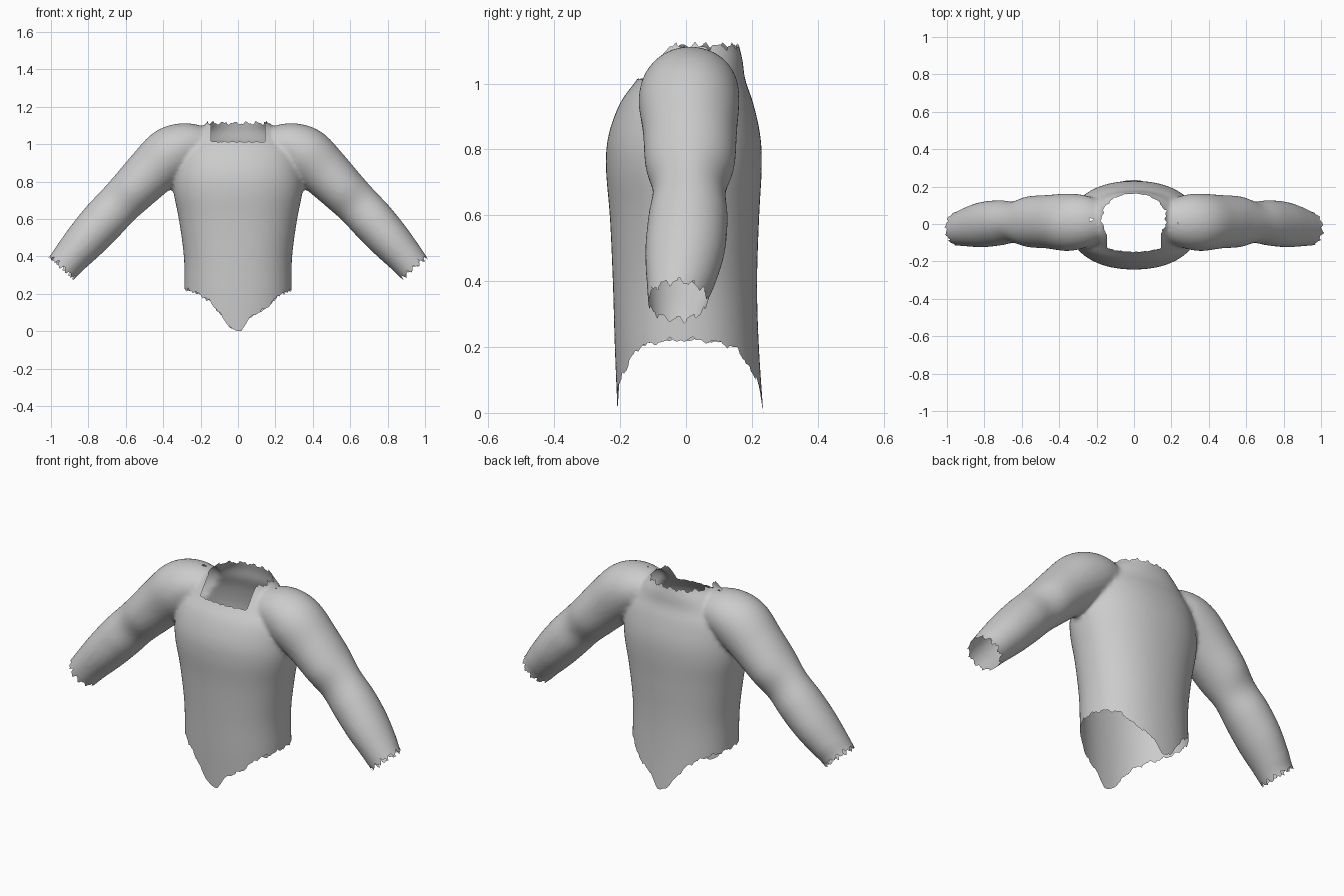
import bpy, bmesh, math
from mathutils import Vector

if "Cube" in bpy.data.objects:
    bpy.data.objects.remove(bpy.data.objects["Cube"])

SIDES = 64


def lerp(table, v):
    """Read a value from a sorted (key, value) table."""
    if v <= table[0][0]:
        return table[0][1]
    for (a, fa), (b, fb) in zip(table, table[1:]):
        if v <= b:
            return fa + (fb - fa) * (v - a) / (b - a)
    return table[-1][1]


def saw(t):
    """Triangle wave from -1 to 1."""
    return 4 * abs(t - math.floor(t + 0.5)) - 1


def jag(a):
    """Uneven torn edge around an opening, by angle."""
    return 0.5 * saw(a * 1.27 + 0.2) + 0.3 * saw(a * 2.9) + 0.2 * saw(a * 5.3 + 0.4)


def loft(bm, rings):
    """Closed tube through rings of points."""
    loops = [[bm.verts.new(p) for p in ring] for ring in rings]
    for r0, r1 in zip(loops, loops[1:]):
        for i in range(SIDES):
            j = (i + 1) % SIDES
            bm.faces.new((r0[i], r0[j], r1[j], r1[i]))
    bm.faces.new(loops[0][::-1])
    bm.faces.new(loops[-1])


def catmull(rows, steps=5):
    """Smooth a list of number rows."""
    rows = [Vector(r) for r in rows]
    ext = [rows[0] * 2 - rows[1]] + rows + [rows[-1] * 2 - rows[-2]]
    out = []
    for a, b, c, d in zip(ext, ext[1:], ext[2:], ext[3:]):
        for k in range(steps):
            t = k / steps
            out.append(0.5 * (2 * b + (c - a) * t + (2 * a - 5 * b + 4 * c - d) * t * t
                              + (3 * b - a - 3 * c + d) * t ** 3))
    return out + [rows[-1]]


def spow(v, p):
    return math.copysign(abs(v) ** p, v)


bm = bmesh.new()
angles = [2 * math.pi * i / SIDES for i in range(SIDES)]

# Torso: height, half width, front y, back y
body = [(-0.06, 0.28, -0.205, 0.240), (0.2, 0.287, -0.216, 0.222), (0.4, 0.289, -0.222, 0.216),
        (0.6, 0.315, -0.231, 0.222), (0.75, 0.344, -0.243, 0.230), (0.85, 0.345, -0.236, 0.226),
        (0.95, 0.325, -0.200, 0.204), (1.02, 0.275, -0.150, 0.180), (1.08, 0.215, -0.118, 0.172),
        (1.13, 0.165, -0.105, 0.160), (1.2, 0.15, -0.10, 0.15)]
rings = []
for z, w, f, b in catmull(body):
    mid, half = (f + b) / 2, (b - f) / 2
    rings.append([(w * spow(math.cos(a), 0.92), mid + half * spow(math.sin(a), 0.92), z)
                  for a in angles])
loft(bm, rings)

# Sleeves: centre x, centre z, radius, front y, back y
arm = [(0.15, 0.99, 0.10, -0.09, 0.12), (0.27, 0.995, 0.128, -0.13, 0.155),
       (0.36, 0.955, 0.147, -0.144, 0.162), (0.46, 0.865, 0.137, -0.131, 0.155),
       (0.56, 0.765, 0.125, -0.124, 0.148), (0.64, 0.685, 0.118, -0.101, 0.121),
       (0.72, 0.600, 0.118, -0.115, 0.127), (0.81, 0.500, 0.111, -0.124, 0.118),
       (0.89, 0.410, 0.098, -0.120, 0.090), (0.94, 0.350, 0.090, -0.116, 0.066),
       (1.02, 0.259, 0.085, -0.110, 0.060)]
path = catmull([r[:4] for r in arm])
backs = catmull([(r[4], 0) for r in arm])
for side in (1, -1):
    rings = []
    for i, (x, z, r, f) in enumerate(path):
        p, q = path[max(i - 1, 0)], path[min(i + 1, len(path) - 1)]
        t = Vector((q[0] - p[0], q[1] - p[1])).normalized()
        b = backs[i][0]
        mid, half = (f + b) / 2, (b - f) / 2
        rings.append([(side * (x - t.y * r * math.cos(a)), mid + half * math.sin(a),
                       z + t.x * r * math.cos(a)) for a in angles])
    loft(bm, rings)
bmesh.ops.recalc_face_normals(bm, faces=bm.faces)

# Merge the torso and sleeves into one soft skin
mesh = bpy.data.meshes.new("body_source")
bm.to_mesh(mesh)
bm.free()
shirt = bpy.data.objects.new("shirt", mesh)
bpy.context.collection.objects.link(shirt)
rm = shirt.modifiers.new("merge", 'REMESH')
rm.mode = 'VOXEL'
rm.voxel_size = 0.011
sm = shirt.modifiers.new("soften", 'SMOOTH')
sm.factor = 0.5
sm.iterations = 8
deps = bpy.context.evaluated_depsgraph_get()
skin = bpy.data.meshes.new_from_object(shirt.evaluated_get(deps))
shirt.modifiers.clear()
shirt.data = skin
bpy.data.meshes.remove(mesh)


# Openings: positive values are torn away
HEM = [(-0.29, 0.235), (-0.22, 0.215), (-0.15, 0.17), (-0.09, 0.095), (-0.045, 0.03), (0.0, 0.008),
       (0.02, 0.012), (0.06, 0.08), (0.16, 0.14), (0.22, 0.205), (0.29, 0.232)]


def hem(c):
    if abs(c.x) > 0.4 or c.z > 0.4:
        return -1
    a = math.atan2(c.y, c.x)
    return lerp(HEM, c.x) + 0.014 * jag(a * 3) * min(1, abs(c.x) * 8) - c.z


def neck(c):
    if c.z < 0.9 or abs(c.x) > 0.24:
        return -1
    a = math.atan2(c.y - 0.01, c.x)
    hole = 0.146 + 0.007 * jag(a * 2) - math.hypot(c.x, c.y - 0.01)
    rim = c.z - 1.122 - 0.018 * jag(a * 2)
    front = min(c.z - 1.022 - 0.006 * jag(a * 3), 0.145 - abs(c.x), -0.04 - c.y)
    return max(hole, rim, front)


def cuff(c):
    if abs(c.x) < 0.7:
        return -1
    s = abs(c.x) * 0.66 - c.z * 0.75
    u = abs(c.x) * 0.75 + c.z * 0.66 - 0.936
    a = math.atan2(c.y + 0.025, u)
    return s - 0.358 - 0.028 * jag(a * 1.5 + (0.6 if c.x > 0 else 0))


bm = bmesh.new()
bm.from_mesh(skin)
for field in (hem, neck, cuff):
    val = {v: field(v.co) for v in bm.verts}
    edge_cuts = [e for e in bm.edges if (val[e.verts[0]] > 0) != (val[e.verts[1]] > 0)]
    cut = []
    for e in edge_cuts:
        a, b = e.verts
        t = min(max(val[a] / (val[a] - val[b]), 0.03), 0.97)
        cut.append(bmesh.utils.edge_split(e, a, t)[1])
    bmesh.ops.connect_verts(bm, verts=cut)
    gone = [f for f in bm.faces if any(val.get(v, 0) > 0 for v in f.verts)]
    bmesh.ops.delete(bm, geom=gone, context='FACES')

# Stand on the ground
low = min(v.co.z for v in bm.verts)
bmesh.ops.translate(bm, verts=bm.verts, vec=(0, 0, -low))
bm.to_mesh(skin)
bm.free()
skin.name = "shirt"

grey = bpy.data.materials.new("plain grey")
grey.diffuse_color = (0.6, 0.6, 0.6, 1)
grey.use_nodes = True
grey.node_tree.nodes["Principled BSDF"].inputs["Base Color"].default_value = grey.diffuse_color
skin.materials.clear()
skin.materials.append(grey)
for p in skin.polygons:
    p.use_smooth = True
    p.material_index = 0
